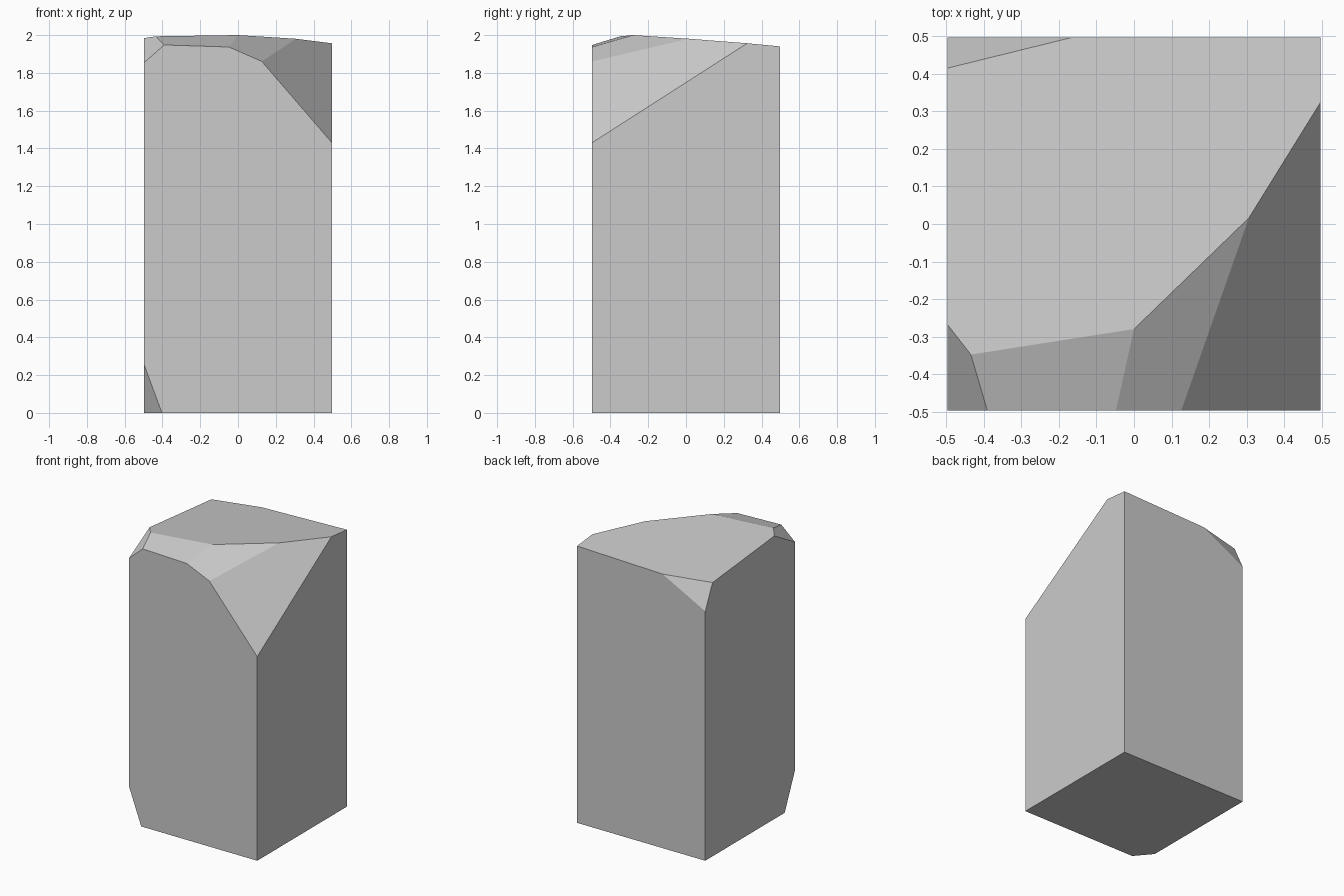
import bpy
import bmesh
from mathutils import Vector

cube = bpy.data.objects.get("Cube")
if cube:
    bpy.data.objects.remove(cube, do_unlink=True)

HALF = 0.497
HEIGHT = 2.2

stone = bpy.data.materials.new("stone grey")
stone.use_nodes = True
grey = (0.6, 0.6, 0.6, 1.0)
stone.diffuse_color = grey
stone.node_tree.nodes["Principled BSDF"].inputs["Base Color"].default_value = grey


def chop(bm, a, b, c):
    """Slice off everything outside the plane through three points."""
    a, b, c = Vector(a), Vector(b), Vector(c)
    normal = (b - a).cross(c - a).normalized()
    if normal.dot(a - Vector((0, 0, 1))) < 0:
        normal.negate()
    geom = bm.verts[:] + bm.edges[:] + bm.faces[:]
    cut = bmesh.ops.bisect_plane(bm, geom=geom, plane_co=a, plane_no=normal,
                                 clear_outer=True)["geom_cut"]
    rim = [e for e in cut if isinstance(e, bmesh.types.BMEdge)]
    bmesh.ops.edgeloop_fill(bm, edges=rim)


# Square pillar block
bm = bmesh.new()
bmesh.ops.create_cube(bm, size=1)
for v in bm.verts:
    v.co = (v.co.x * 2 * HALF, v.co.y * 2 * HALF, (v.co.z + 0.5) * HEIGHT)

# Gently sloping top
chop(bm, (0.5, 0.5, 1.94), (0, -0.28, 2.0), (-0.5, 0.41, 1.919))
# Large chip on the front left corner
chop(bm, (0.5, -0.5, 1.425), (0.125, -0.5, 1.86), (0.5, 0.33, 1.957))
# Shallower chip beside it
chop(bm, (0.125, -0.5, 1.86), (0, -0.28, 2.0), (0.28, -0.01, 1.982))
# Worn front edge
chop(bm, (-0.045, -0.5, 1.936), (-0.39, -0.5, 1.947), (0, -0.28, 2.0))
# Small chip on the front right corner
chop(bm, (-0.39, -0.5, 1.947), (-0.5, -0.5, 1.85), (-0.5, -0.26, 1.986))
# Chip on the back right corner
chop(bm, (-0.155, 0.5, 1.92), (-0.5, 0.415, 1.918), (-0.5, 0.5, 1.74))
# Chip at the foot of the front right corner
chop(bm, (-0.5, -0.5, 0.27), (-0.4, -0.5, 0), (-0.5, -0.38, 0))

bmesh.ops.recalc_face_normals(bm, faces=bm.faces[:])
mesh = bpy.data.meshes.new("stone_pillar")
bm.to_mesh(mesh)
bm.free()
mesh.materials.append(stone)
pillar = bpy.data.objects.new("stone_pillar", mesh)
bpy.context.collection.objects.link(pillar)
